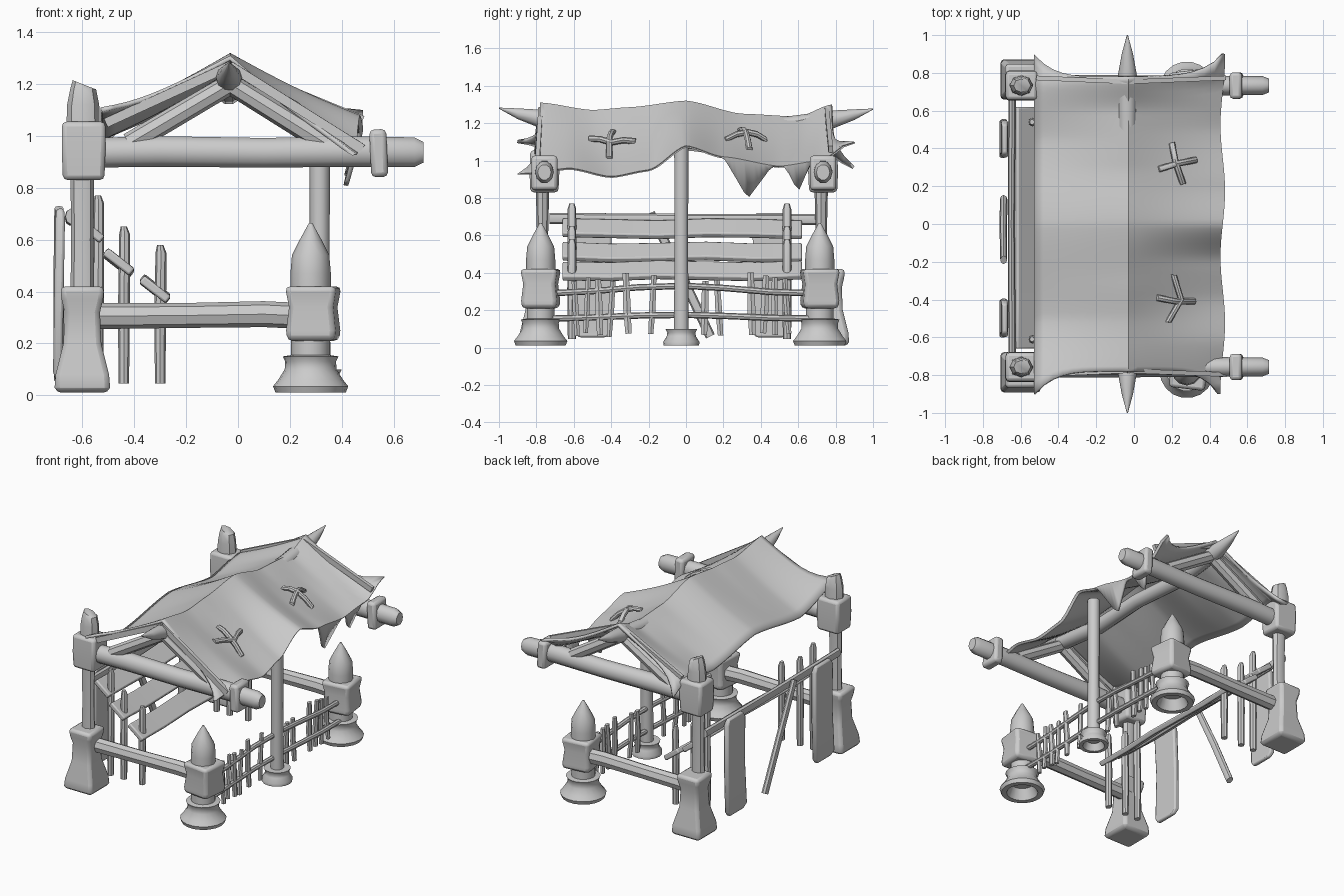
import bpy, bmesh, math, random
from mathutils import Vector, Matrix

if "Cube" in bpy.data.objects:
    bpy.data.objects.remove(bpy.data.objects["Cube"])

random.seed(4)


def loft(name, rings, sides=10, roll=0.0, bevel=0.0):
    """Skin rings (x, y, z, half_u, half_v) in a fixed frame along the path; 4 sides = rectangle."""
    c = [Vector(r[:3]) for r in rings]
    d = (c[-1] - c[0]).normalized()
    ref = Vector((0, 1, 0)) if abs(d.z) > 0.8 else Vector((0, 0, 1))
    u = d.cross(ref).normalized()
    rot = Matrix.Rotation(roll, 3, d)
    u, v = rot @ u, rot @ u.cross(d)
    k, off = (math.sqrt(2), math.pi / 4) if sides == 4 else (1, 0)
    bm = bmesh.new()
    loops = []
    for p, r in zip(c, rings):
        ru, rv = r[3] * k, r[-1] * k
        loops.append([bm.verts.new(p + u * ru * math.cos(a) + v * rv * math.sin(a))
                      for a in (off + 2 * math.pi * i / sides for i in range(sides))])
    for a, b in zip(loops, loops[1:]):
        for i in range(sides):
            j = (i + 1) % sides
            bm.faces.new((a[i], a[j], b[j], b[i]))
    bm.faces.new(loops[0][::-1])
    bm.faces.new(loops[-1])
    bmesh.ops.recalc_face_normals(bm, faces=bm.faces)
    return finish(name, bm, bevel)


def finish(name, bm, bevel=0.0):
    me = bpy.data.meshes.new(name)
    bm.to_mesh(me)
    bm.free()
    ob = bpy.data.objects.new(name, me)
    bpy.context.collection.objects.link(ob)
    if bevel:
        m = ob.modifiers.new("bevel", 'BEVEL')
        m.width, m.segments, m.angle_limit = bevel, 2, math.radians(40)
        m.limit_method = 'ANGLE'
    return ob


def upright(name, x, y, prof, sides=10, roll=0.0, bevel=0.0):
    """Vertical piece from (z, half_x[, half_y]) pairs."""
    return loft(name, [(x, y, p[0], p[1], p[-1]) for p in prof], sides, roll, bevel)


def interp(table, t):
    if t <= table[0][0]:
        return table[0][1]
    for (a, p), (b, q) in zip(table, table[1:]):
        if t <= b:
            f = (t - a) / (b - a)
            f = f * f * (3 - 2 * f) * 0.6 + f * 0.4
            return p + (q - p) * f
    return table[-1][1]


# cloth roof shape: heights of ridge and both eaves along y
RIDGE = [(-.78, 1.31), (-.5, 1.27), (-.3, 1.285), (0, 1.32), (.3, 1.25), (.6, 1.235), (.78, 1.30)]
RIGHT = [(-.88, .93), (-.62, .96), (-.4, .915), (-.2, .95), (0, 1.08), (.2, 1.02), (.5, .97), (.72, 1.0), (.88, 1.10)]
LEFT = [(-.9, 1.11), (-.5, 1.0), (0, 1.07), (.45, 1.0), (.75, 1.05), (.9, .97)]


def roof_z(x, y):
    s = (x + .03) / .5
    edge = RIGHT if s > 0 else LEFT
    s = abs(s)
    f = s + .05 * math.sin(math.pi * s)
    return interp(RIDGE, y) * (1 - f) + interp(edge, y) * f


# torn cloth roof
NX, NY = 20, 60
bm = bmesh.new()
grid = []
for i in range(NX + 1):
    s = i / NX * 2 - 1
    row = []
    for j in range(NY + 1):
        t = j / NY * 2 - 1
        y = .78 * t + math.copysign(abs(t) ** 10 * .12 * abs(s) ** 5, t)
        x = -.03 + .5 * s
        z = roof_z(x, y)
        x += .012 * math.sin(9 * y) * max(s, 0) ** 3
        row.append(bm.verts.new((x, y, z)))
    grid.append(row)
# hanging rags below the right eave
rag = []
for v in grid[-1]:
    y = v.co.y
    drop = max(0, .2 * (1 - abs(y - .33) / .13), .15 * (1 - abs(y - .6) / .07))
    rag.append(bm.verts.new((v.co.x - .25 * drop, y, v.co.z - drop - .004)))
grid.append(rag)
for a, b in zip(grid, grid[1:]):
    for j in range(NY):
        bm.faces.new((a[j], b[j], b[j + 1], a[j + 1]))
roof = finish("cloth_roof", bm)
m = roof.modifiers.new("thickness", 'SOLIDIFY')
m.thickness = .018

# crossed wooden pins holding the cloth patches
for pts in ([(.12, -.39), (.22, -.41), (.32, -.41)], [(.21, -.27), (.25, -.40), (.18, -.52)],
            [(.13, .29), (.23, .32), (.33, .34)], [(.2, .43), (.22, .33), (.26, .21)]):
    lift = (0, .03, .04, .03, 0)
    (ax, ay), (bx, by), (cx, cy) = pts
    path = [(ax, ay), ((ax + bx) / 2, (ay + by) / 2), (bx, by), ((bx + cx) / 2, (by + cy) / 2), (cx, cy)]
    loft("cloth_pin", [(x, y, roof_z(x, y) + h, .017) for (x, y), h in zip(path, lift)], 8)

# pointed ridge pole
loft("ridge_pole", [(-.035, y, z, r) for y, z, r in
     ((-1, 1.28, .003), (-.9, 1.25, .03), (-.79, 1.225, .05), (-.4, 1.18, .05), (0, 1.2, .048),
      (.4, 1.17, .05), (.79, 1.22, .05), (.9, 1.245, .03), (1, 1.275, .003))], 10)

for e, (yb, yf, yt) in zip((-1, 1), ((-.785, -.777, -.757), (.765, .715, .733))):
    # square rear post
    upright("rear_post_foot", -.6, yb, [(.01, .1), (.03, .107), (.08, .103), (.2, .073), (.32, .068),
            (.37, .08), (.42, .085)], 4, 0, .02)
    upright("rear_post_shaft", -.6, yt - .01, [(.38, .046, .036), (.6, .043, .03), (.86, .046, .036)], 8)
    upright("rear_post_block", -.595, yt, [(.83, .08, .075), (.94, .084, .08), (1.055, .084, .075)], 4, 0, .018)
    tip = upright("rear_post_tip", -.597, yt, [(1.04, .064, .055), (1.12, .062, .052), (1.18, .05, .045),
                  (1.2, .04, .035)], 8)
    for v in tip.data.vertices:
        if v.co.z > 1.19:
            v.co.z -= (v.co.x + .6) * .4
    # pointed round front post, hollow underneath
    upright("front_post_foot", .28, yf, [(.08, .07), (.01, .1), (.01, .135), (.035, .145), (.06, .125),
            (.1, .1), (.13, .098), (.15, .108), (.155, .075), (.22, .075)], 18)
    upright("front_post_block", .29, yf, [(.21, .092), (.25, .096), (.34, .086), (.42, .1)], 4, .12 * e, .02)
    upright("front_post_point", .28, yf, [(.4, .078), (.47, .078), (.54, .072), (.6, .042), (.665, .006)], 12)
    # cross beams with collar
    loft("top_beam", [(-.58, yt, .935, .055, .06), (-.3, yt, .94, .056, .062), (.1, yt, .935, .054, .06),
         (.45, yt, .94, .052, .062), (.68, yt, .937, .05, .06), (.715, yt, .937, .036, .042)], 10)
    loft("beam_collar", [(.51, yt, .932, .07, .092), (.575, yt, .935, .07, .092)], 4, 0, .018)
    loft("lower_beam", [(-.58, yt, .305, .045, .05), (-.2, yt, .308, .042, .048), (.1, yt, .313, .045, .05),
         (.27, yt, .305, .045, .05)], 8)
    # rafters under the cloth
    for x, z in ((-.42, .97), (.34, .97)):
        loft("rafter", [(-.03, yt, 1.2, .04), (x, yt, z, .042)], 8)
    for x, z in ((-.51, 1.05), (.48, .95 if e < 0 else 1.06)):
        loft("edge_rafter", [(-.03, yt + .02 * e, 1.27, .012, .018), (x, yt + .04 * e, z, .012, .018)], 4)

# middle front pole
upright("middle_pole", .315, -.025, [(.05, .042), (.5, .038), (1.08, .04)], 10)
upright("middle_pole_foot", .315, -.025, [(.06, .05), (.01, .07), (.01, .095), (.03, .097), (.06, .078),
        (.08, .075), (.1, .085), (.1, .04)], 16)

# low front fence
for z0, a in ((.31, .02), (.165, .01)):
    loft("fence_rail", [(.305 + .01 * math.sin(4 * y), y, z0 + a * math.sin(4.5 * y + 1.8), .017)
         for y in (-.72, -.5, -.25, 0, .2, .45, .68)], 8)
for y in (-.59, -.53, -.465, -.4, -.315, -.18, .1, .175, .35, .42, .475, .54):
    w, top, b = random.uniform(.017, .025), random.uniform(.35, .41), random.uniform(.05, .08)
    lean = random.uniform(-.012, .012)
    loft("fence_picket", [(.3, y - lean, b, .014, w * .8), (.295, y, .2, .016, w),
         (.3, y + lean, top, .013, w * .8)], 6)

# tilted display shelves on stakes
for x, z in ((-.575, .635), (-.46, .51), (-.32, .41)):
    n = 5
    loft("shelf_board", [(x, -.66 + 1.28 * i / n, z + .006 * math.sin(2 * i + x * 9), .065, .017)
         for i in range(n + 1)], 4, math.radians(38) * 1, .008)
for x, top in ((-.54, .77), (-.44, .65), (-.3, .58)):
    for y in (-.61, .54):
        loft("shelf_stake", [(x, y, .045, .02, .022), (x, y, .3, .023, .025), (x + .003, y, top - .03, .021, .023),
             (x, y, top, .012, .014)], 8)

# rear wall: rail, two wide planks and a slanted stick
loft("rear_rail", [(-.645, -.73, .69, .02, .03), (-.65, 0, .685, .018, .03), (-.645, .72, .685, .02, .03)], 8)
for y in (-.5, .45):
    loft("rear_plank", [(-.688, y, .055, .014, .075), (-.695, y, .09, .018, .1), (-.69, y + .01, .4, .018, .095),
         (-.685, y, .68, .018, .098), (-.685, y, .72, .014, .075)], 4, 0, .01)
loft("rear_slanted_stick", [(-.69, .13, .06, .02, .026), (-.692, -.03, .4, .02, .026), (-.69, -.19, .72, .018, .024)], 8)

# smooth shading with sharp edges kept
for ob in bpy.context.collection.objects:
    ob.select_set(True)
bpy.context.view_layer.objects.active = roof
bpy.ops.object.shade_smooth_by_angle(angle=math.radians(40))
